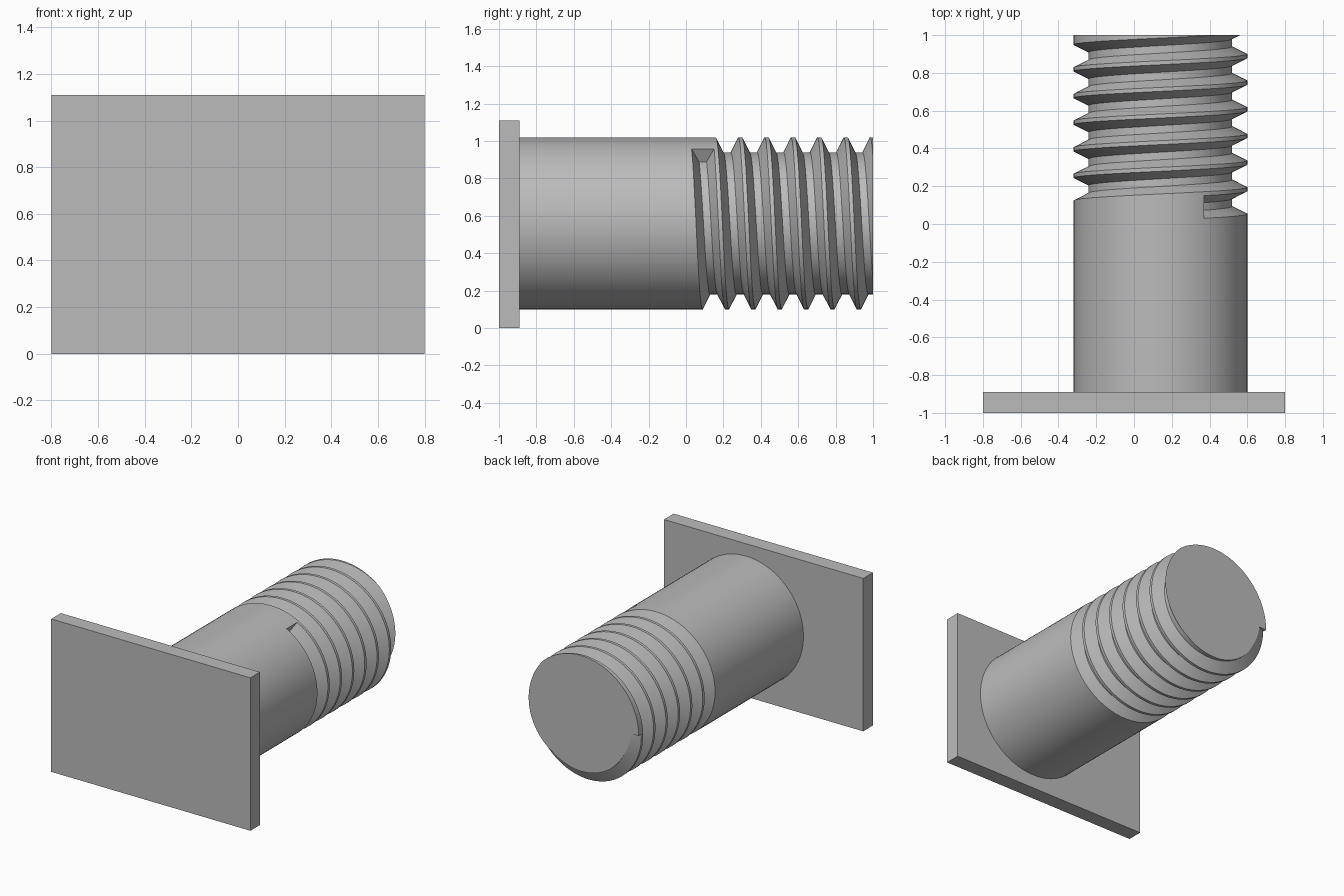
import bpy, bmesh, math
from mathutils import Matrix

if "Cube" in bpy.data.objects:
    bpy.data.objects.remove(bpy.data.objects["Cube"])

SEGMENTS = 96
RADIUS, ROOT = 0.46, 0.38
AXIS_X, AXIS_Z = 0.14, 0.56
PLATE_BACK, END = -0.89, 1.0
PITCH, TURNS = 0.141, 6 + 2 / 3
START_Y, START_ANGLE = 0.03, math.radians(60)

grey = bpy.data.materials.new("grey metal")
grey.use_nodes = True
colour = (0.5, 0.5, 0.5, 1)
grey.diffuse_color = colour
grey.node_tree.nodes["Principled BSDF"].inputs["Base Color"].default_value = colour


def make_object(name, bm):
    bmesh.ops.recalc_face_normals(bm, faces=bm.faces)
    mesh = bpy.data.meshes.new(name)
    bm.to_mesh(mesh)
    bm.free()
    mesh.materials.append(grey)
    obj = bpy.data.objects.new(name, mesh)
    bpy.context.collection.objects.link(obj)
    return obj


# Flat rectangular mounting plate
bm = bmesh.new()
bmesh.ops.create_cube(bm, size=1, matrix=Matrix.Translation((0, -0.945, 0.555))
                      @ Matrix.Diagonal((1.6, 0.11, 1.11, 1)))
make_object("mounting_plate", bm)

# Plain round shaft along y, turned half a step against the thread
bm = bmesh.new()
bmesh.ops.create_cone(
    bm, cap_ends=True, segments=SEGMENTS, radius1=RADIUS, radius2=RADIUS,
    depth=END - PLATE_BACK,
    matrix=Matrix.Translation((AXIS_X, (END + PLATE_BACK) / 2, AXIS_Z))
    @ Matrix.Rotation(math.pi / 2, 4, "X")
    @ Matrix.Rotation(math.pi / SEGMENTS, 4, "Z"))
shaft = make_object("threaded_shaft", bm)

# Helical groove cutter: a trapezoid swept around the shaft, open side outwards
bm = bmesh.new()
profile = [(RADIUS + 0.012, -0.006), (ROOT, 0.04), (ROOT, 0.08), (RADIUS + 0.012, 0.126)]
rings = []
for i in range(round(TURNS * SEGMENTS) + 1):
    turn = i / SEGMENTS
    angle = START_ANGLE - turn * math.tau
    rings.append([bm.verts.new((AXIS_X + r * math.cos(angle),
                                START_Y + turn * PITCH + y,
                                AXIS_Z + r * math.sin(angle))) for r, y in profile])
for a, b in zip(rings, rings[1:]):
    for k in range(4):
        n = (k + 1) % 4
        bm.faces.new((a[k], a[n], b[n], b[k]))
bm.faces.new(rings[0])
bm.faces.new(rings[-1])
cutter = make_object("groove_cutter", bm)
cutter.hide_render = True

# Cut the thread, then drop the cutter
cut = shaft.modifiers.new("thread", "BOOLEAN")
cut.operation = "DIFFERENCE"
cut.solver = "EXACT"
cut.object = cutter
bpy.ops.object.select_all(action="DESELECT")
shaft.select_set(True)
bpy.context.view_layer.objects.active = shaft
bpy.ops.object.modifier_apply(modifier=cut.name)
bpy.data.objects.remove(cutter)
bpy.ops.object.shade_smooth_by_angle(angle=math.radians(25))
